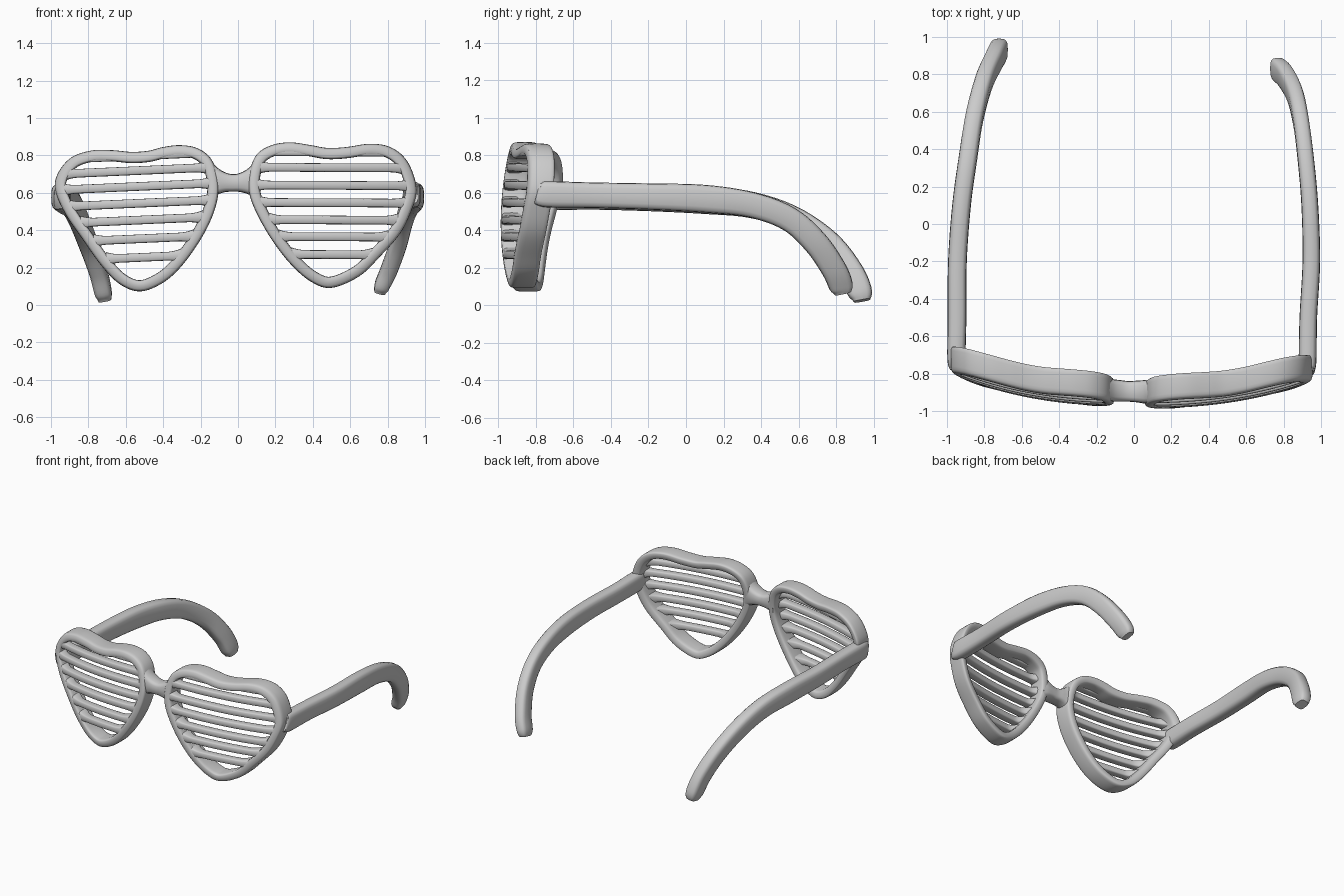
import bpy, bmesh, math
from mathutils import Vector

if "Cube" in bpy.data.objects:
    bpy.data.objects.remove(bpy.data.objects["Cube"])


def spline(pts, steps, closed=False):
    """Catmull-Rom through tuples of any length."""
    n, out = len(pts), []
    for i in range(n if closed else n - 1):
        q = [pts[(i + k) % n] if closed else pts[min(max(i + k, 0), n - 1)] for k in (-1, 0, 1, 2)]
        for s in range(steps):
            t = s / steps
            out.append(tuple(0.5 * (2 * b + (c - a) * t + (2 * a - 5 * b + 4 * c - d) * t * t
                                    + (3 * b - a - 3 * c + d) * t ** 3) for a, b, c, d in zip(*q)))
    return out if closed else out + [tuple(pts[-1])]


def section(n=16, power=0.5):
    """Rounded rectangle spanning -1..1."""
    f = lambda v: math.copysign(abs(v) ** power, v)
    return [(f(math.cos(2 * math.pi * i / n)), f(math.sin(2 * math.pi * i / n))) for i in range(n)]


def loft(name, rings, closed=False, angle=50):
    """Skin a list of equal-length point rings."""
    bm = bmesh.new()
    rows = [[bm.verts.new(p) for p in r] for r in rings]
    m = len(rows[0])
    for i in range(len(rows) if closed else len(rows) - 1):
        a, b = rows[i], rows[(i + 1) % len(rows)]
        for j in range(m):
            k = (j + 1) % m
            bm.faces.new((a[j], a[k], b[k], b[j]))
    if not closed:
        bm.faces.new(rows[0])
        bm.faces.new(rows[-1])
    bmesh.ops.recalc_face_normals(bm, faces=bm.faces)
    me = bpy.data.meshes.new(name)
    bm.to_mesh(me)
    bm.free()
    ob = bpy.data.objects.new(name, me)
    bpy.context.collection.objects.link(ob)
    bpy.context.view_layer.objects.active = ob
    ob.select_set(True)
    bpy.ops.object.shade_smooth_by_angle(angle=math.radians(angle))
    ob.select_set(False)


def front_y(x, z, base, bend):
    """Wrapped front surface of the glasses."""
    return base + bend * abs(x) ** 2.4 + 0.25 * (z - 0.4) ** 2


def lens(side, outline, base, bend, depth, slats, slope):
    # heart rim: rounded section swept round the outline
    path = spline(outline, 6, True)
    n, rings, width = len(path), [], 0.06
    for i, (x, z) in enumerate(path):
        a, b = path[i - 2], path[(i + 2) % n]
        d = Vector((b[0] - a[0], b[1] - a[1])).normalized()
        ring = []
        for u, v in section(20, 0.45):
            o = width * (u + 1) / 2
            px, pz = x + d.y * o, z - d.x * o
            y = front_y(px, pz, base, bend) + depth * (v + 1) / 2
            ring.append((px, y, pz))
        rings.append(ring)
    loft(side + "_heart_rim", rings, True)

    # shutter slats, thicker where they meet the rim; the first fills the top dip
    xc = sum(p[0] for p in path) / n
    for k, z0 in enumerate(slats):
        hits = []
        for i in range(n):
            (x1, z1), (x2, z2) = path[i - 1], path[i]
            e1, e2 = z1 - z0 - slope * (x1 - xc), z2 - z0 - slope * (x2 - xc)
            if e1 * e2 < 0:
                hits.append(x1 + (x2 - x1) * e1 / (e1 - e2))
        inset = 0.035 if k < 4 else 0.05
        lo, hi = min(hits) + inset, max(hits) - inset
        rings = []
        for i in range(33):
            x = lo + (hi - lo) * (0.5 - 0.5 * math.cos(math.pi * i / 32))
            edge = max(0, 1 - min(x - lo, hi - x) / 0.08) ** 2
            half = 0.019 if k == 0 else 0.023 + 0.014 * edge
            deep = 0.03 + 0.025 * edge
            z = z0 + slope * (x - xc)
            rings.append([(x, front_y(x, z, base, bend) + 0.003 + deep * (1 + u), z + half * v)
                          for u, v in section(16, 0.45)])
        loft(f"{side}_slat_{k + 1}", rings)


# heart outlines, clockwise seen from the front
left_heart = [(-0.978, 0.62), (-0.96, 0.71), (-0.89, 0.79), (-0.78, 0.827), (-0.67, 0.828),
              (-0.57, 0.819), (-0.48, 0.825), (-0.40, 0.845), (-0.31, 0.855), (-0.22, 0.84),
              (-0.15, 0.79), (-0.115, 0.71), (-0.105, 0.60), (-0.135, 0.48), (-0.20, 0.35),
              (-0.30, 0.21), (-0.40, 0.12), (-0.52, 0.073), (-0.63, 0.11), (-0.73, 0.21),
              (-0.83, 0.35), (-0.925, 0.49)]
right_heart = [(0.06, 0.60), (0.062, 0.71), (0.10, 0.805), (0.18, 0.855), (0.28, 0.87),
               (0.39, 0.855), (0.48, 0.84), (0.58, 0.845), (0.70, 0.862), (0.80, 0.85),
               (0.88, 0.80), (0.93, 0.72), (0.955, 0.61), (0.925, 0.50), (0.865, 0.38),
               (0.76, 0.26), (0.65, 0.155), (0.50, 0.092), (0.39, 0.125), (0.28, 0.22),
               (0.18, 0.35), (0.10, 0.49)]
lens("left", left_heart, -0.977, 0.18, 0.14, (0.795, 0.72, 0.635, 0.545, 0.455, 0.355, 0.255), 0.045)
lens("right", right_heart, -0.99, 0.16, 0.135, (0.815, 0.735, 0.64, 0.547, 0.455, 0.365, 0.27), -0.005)

# nose bridge: x, bottom z, top z, front y, back y
bridge = [(-0.15, 0.56, 0.78, -0.945, -0.82), (-0.11, 0.59, 0.735, -0.95, -0.83),
          (-0.07, 0.604, 0.71, -0.95, -0.835), (-0.03, 0.606, 0.70, -0.95, -0.84),
          (0.01, 0.605, 0.706, -0.953, -0.838), (0.06, 0.59, 0.735, -0.96, -0.835),
          (0.10, 0.56, 0.785, -0.96, -0.84)]
loft("nose_bridge", [[(x, (f + b) / 2 + (b - f) / 2 * u, (lo + hi) / 2 + (hi - lo) / 2 * v)
                      for u, v in section(16, 0.6)] for x, lo, hi, f, b in spline(bridge, 4)])


def temple(name, pts):
    # curved arm: x, y, z, half width, half height
    path, rings = spline(pts, 6), []
    for i, (x, y, z, w, h) in enumerate(path):
        t = (Vector(path[min(i + 1, len(path) - 1)][:3]) - Vector(path[max(i - 1, 0)][:3])).normalized()
        across = (Vector((1, 0, 0)) - t * t.x).normalized()
        up = across.cross(t)
        rings.append([Vector((x, y, z)) + across * w * u + up * h * v for u, v in section(16, 0.6)])
    loft(name, rings)


temple("left_temple", [
    (-0.945, -0.76, 0.575, 0.04, 0.06), (-0.95, -0.72, 0.577, 0.048, 0.07),
    (-0.946, -0.5, 0.578, 0.05, 0.068), (-0.944, -0.2, 0.572, 0.05, 0.07),
    (-0.922, 0.1, 0.562, 0.05, 0.075), (-0.888, 0.35, 0.535, 0.05, 0.07),
    (-0.853, 0.57, 0.462, 0.049, 0.067), (-0.803, 0.757, 0.335, 0.048, 0.066),
    (-0.75, 0.873, 0.188, 0.048, 0.068), (-0.722, 0.926, 0.075, 0.047, 0.066),
    (-0.712, 0.938, 0.025, 0.035, 0.045)])
temple("right_temple", [
    (0.925, -0.79, 0.60, 0.035, 0.058), (0.928, -0.74, 0.592, 0.047, 0.07),
    (0.932, -0.5, 0.587, 0.047, 0.068), (0.948, -0.2, 0.58, 0.047, 0.07),
    (0.94, 0.1, 0.568, 0.045, 0.074), (0.918, 0.35, 0.535, 0.044, 0.068),
    (0.892, 0.55, 0.46, 0.043, 0.066), (0.86, 0.69, 0.335, 0.043, 0.067),
    (0.81, 0.787, 0.195, 0.043, 0.067), (0.77, 0.826, 0.105, 0.04, 0.064),
    (0.758, 0.836, 0.066, 0.03, 0.045)])
